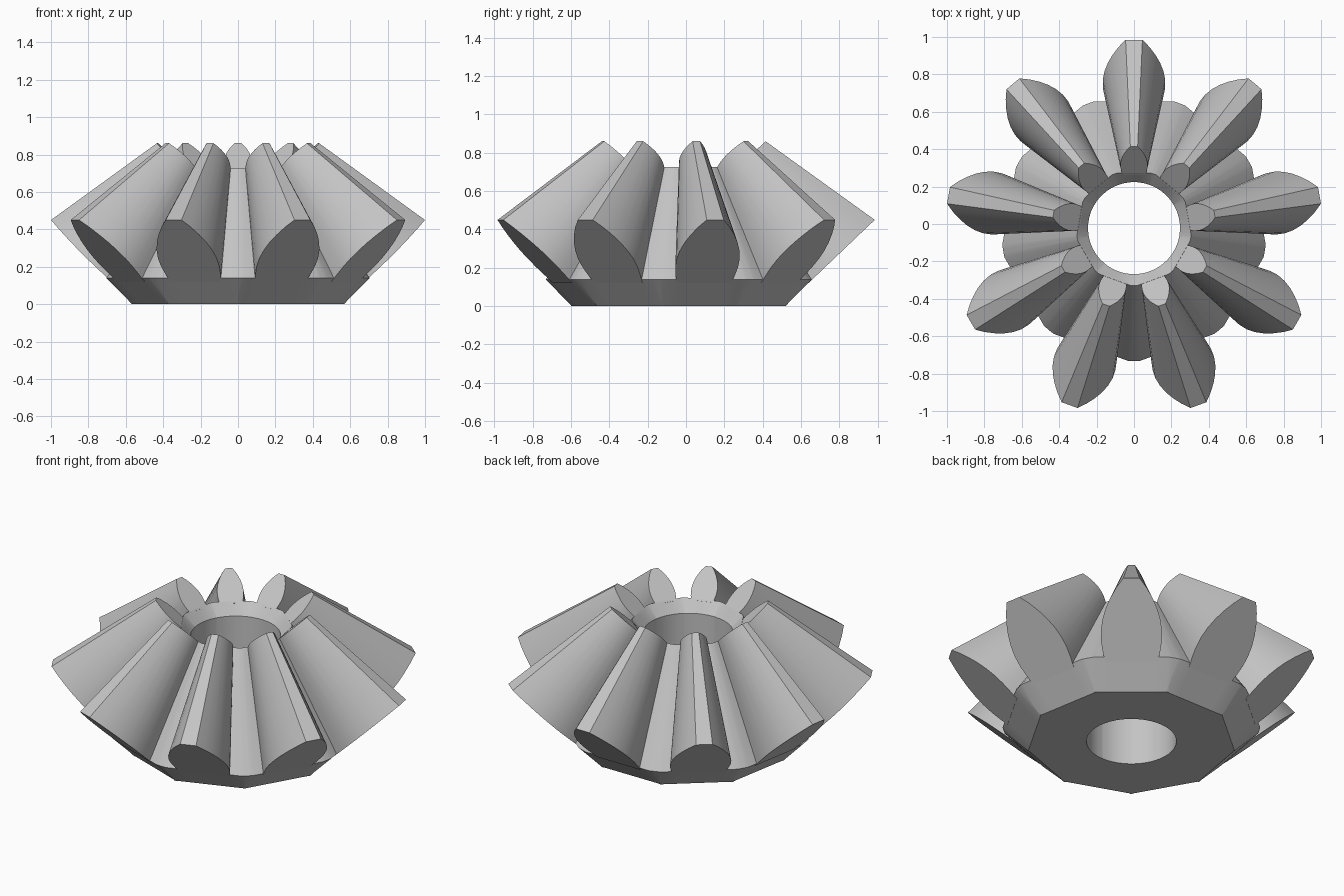
import bpy, bmesh, math
from math import sin, cos, pi
from mathutils import Vector, Matrix

if "Cube" in bpy.data.objects:
    bpy.data.objects.remove(bpy.data.objects["Cube"], do_unlink=True)

TEETH = 9
CENTRE_Y = -0.022
APEX = Vector((0, 0, 1.175))   # all pitch lines converge here
INNER = 0.434                  # size of the inner end relative to the outer end

grey = bpy.data.materials.new("plain grey")
grey.use_nodes = True
colour = (0.55, 0.55, 0.55, 1)
grey.diffuse_color = colour
grey.node_tree.nodes["Principled BSDF"].inputs["Base Color"].default_value = colour


def finish(name, bm, angle):
    bmesh.ops.recalc_face_normals(bm, faces=bm.faces)
    mesh = bpy.data.meshes.new(name)
    bm.to_mesh(mesh)
    bm.free()
    mesh.materials.append(grey)
    obj = bpy.data.objects.new(name, mesh)
    obj.location.y = CENTRE_Y
    bpy.context.collection.objects.link(obj)
    bpy.ops.object.select_all(action='DESELECT')
    obj.select_set(True)
    bpy.context.view_layer.objects.active = obj
    bpy.ops.object.shade_smooth_by_angle(angle=math.radians(angle))
    return obj


def toward_apex(p):
    return APEX + (p - APEX) * INNER


def bridge(bm, a, b):
    n = len(a)
    for i in range(n):
        j = (i + 1) % n
        bm.faces.new((a[i], a[j], b[j], b[i]))


# Hub: conical body whose rim is flattened behind every tooth
def rim(radius, flat, z):
    points = []
    half = math.acos(flat / radius)
    pitch = 2 * pi / TEETH
    for k in range(TEETH):
        mid = pi / 2 + k * pitch
        for f in (-1, -0.6, -0.2, 0.2, 0.6, 1):
            a = f * half
            r = flat / cos(a)
            points.append(Vector((r * cos(mid + a), r * sin(mid + a), z)))
        for f in (1 / 3, 2 / 3):
            a = mid + half + f * (pitch - 2 * half)
            points.append(Vector((radius * cos(a), radius * sin(a), z)))
    return points


def bore(points, radius, z):
    return [Vector((p.x, p.y, 0)).normalized() * radius + Vector((0, 0, z)) for p in points]


bottom = rim(0.575, 0.538, 0)
outer = rim(0.71, 0.678, 0.14)
top = [toward_apex(p) for p in outer]
bm = bmesh.new()
loops = [[bm.verts.new(p) for p in ring] for ring in
         (bottom, outer, top, bore(bottom, 0.246, 0.66), bore(bottom, 0.246, 0))]
for i, loop in enumerate(loops):
    bridge(bm, loop, loops[(i + 1) % len(loops)])
finish("hub", bm, 35)

# Teeth: one flank outline mirrored, tapered toward the apex
flank = [(0, 0.045), (0.12, 0.083), (0.25, 0.115), (0.38, 0.14), (0.52, 0.158),
         (0.66, 0.167), (0.8, 0.166), (0.92, 0.158), (1.06, 0.145)]


def outline_point(t, w):
    return Vector((w, 1.007 - 0.325 * t, 0.45 - 0.31 * t))


outline = [outline_point(t, w) for t, w in flank]
outline += [outline_point(t, -w) for t, w in reversed(flank)]
for k in range(TEETH):
    turn = Matrix.Rotation(k * 2 * pi / TEETH, 3, 'Z')
    bm = bmesh.new()
    big = [bm.verts.new(turn @ p) for p in outline]
    small = [bm.verts.new(turn @ toward_apex(p)) for p in outline]
    bridge(bm, big, small)
    bm.faces.new(big)
    bm.faces.new(small)
    finish(f"tooth_{k + 1}", bm, 30)
